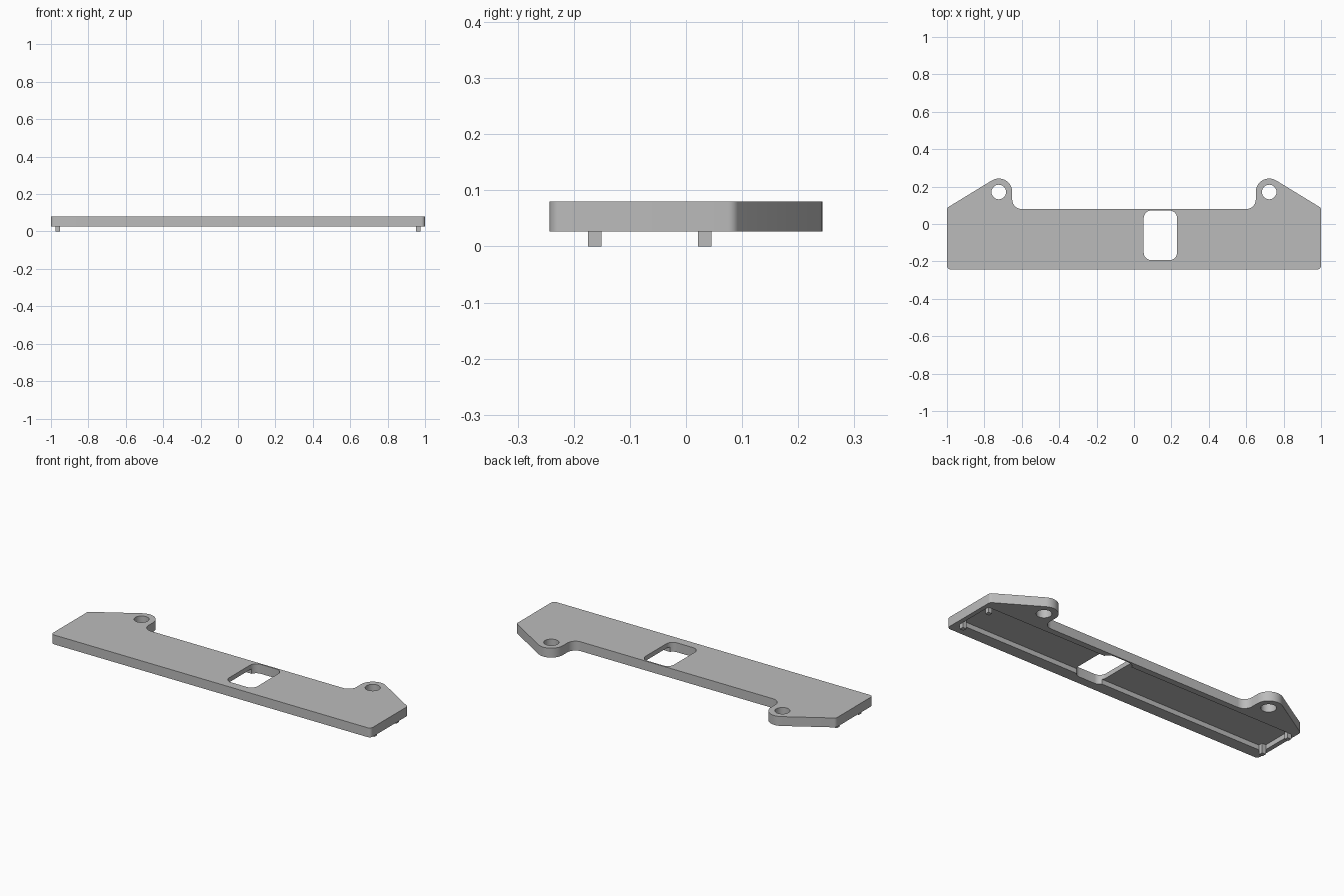
import bpy, bmesh
from math import cos, sin, radians

cube = bpy.data.objects.get("Cube")
if cube:
    bpy.data.objects.remove(cube, do_unlink=True)

BOTTOM, TOP, FLOOR = 0.027, 0.08, 0.054

grey = bpy.data.materials.new("plain grey")
grey.use_nodes = True
grey.diffuse_color = (0.5, 0.5, 0.5, 1)
grey.node_tree.nodes["Principled BSDF"].inputs["Base Color"].default_value = (0.5, 0.5, 0.5, 1)


def arc(cx, cy, r, start, end, steps=10):
    angles = [radians(start + (end - start) * i / steps) for i in range(steps + 1)]
    return [(cx + r * cos(a), cy + r * sin(a)) for a in angles]


def rounded_rect(x0, x1, y0, y1, r):
    return (arc(x1 - r, y0 + r, r, -90, 0) + arc(x1 - r, y1 - r, r, 0, 90)
            + arc(x0 + r, y1 - r, r, 90, 180) + arc(x0 + r, y0 + r, r, 180, 270))


def prism(name, points, z0, z1):
    """Extrude a flat outline into a solid."""
    bm = bmesh.new()
    base = bm.faces.new([bm.verts.new((x, y, z0)) for x, y in points])
    lid = bmesh.ops.extrude_face_region(bm, geom=[base])["geom"]
    bmesh.ops.translate(bm, vec=(0, 0, z1 - z0),
                        verts=[v for v in lid if isinstance(v, bmesh.types.BMVert)])
    bmesh.ops.recalc_face_normals(bm, faces=bm.faces)
    mesh = bpy.data.meshes.new(name)
    bm.to_mesh(mesh)
    bm.free()
    mesh.materials.append(grey)
    obj = bpy.data.objects.new(name, mesh)
    bpy.context.collection.objects.link(obj)
    return obj


def cut(target, points, z0, z1):
    cutter = prism("cutter", points, z0, z1)
    cutter.hide_render = True
    mod = target.modifiers.new("cut", "BOOLEAN")
    mod.operation, mod.solver, mod.object = "DIFFERENCE", "EXACT", cutter
    bpy.context.view_layer.objects.active = target
    bpy.ops.object.modifier_apply(modifier=mod.name)
    bpy.data.objects.remove(cutter, do_unlink=True)


# Plate outline: right half from front corner to the inner ear fillet, then mirrored
half = (arc(0.98, -0.223, 0.02, -90, 0, 6)
        + arc(0.98, 0.075, 0.02, 0, 58, 5)
        + arc(0.723, 0.171, 0.072, 58, 180, 20)
        + arc(0.601, 0.13, 0.05, 0, -90, 10))
outline = half + [(-x, y) for x, y in reversed(half)]
plate = prism("mounting_plate", outline, BOTTOM, TOP)

# Underside recess, window and screw holes
cut(plate, [(-0.975, -0.175), (0.975, -0.175), (0.975, 0.045), (-0.975, 0.045)], -0.1, FLOOR)
cut(plate, rounded_rect(0.052, 0.23, -0.193, 0.072, 0.04), -0.1, 0.2)
for side in (-1, 1):
    cut(plate, arc(side * 0.723, 0.171, 0.039, 0, 348.75, 31), -0.1, 0.2)

bpy.ops.object.select_all(action="DESELECT")
plate.select_set(True)
bpy.context.view_layer.objects.active = plate
bpy.ops.object.shade_smooth_by_angle(angle=radians(25))

# Locating pegs in the recess corners
for side, x in (("right", -0.963), ("left", 0.963)):
    for end, y in (("front", -0.163), ("back", 0.033)):
        h = 0.012
        prism(f"{end}_{side}_peg", [(x - h, y - h), (x + h, y - h), (x + h, y + h), (x - h, y + h)],
              0, FLOOR + 0.005)
